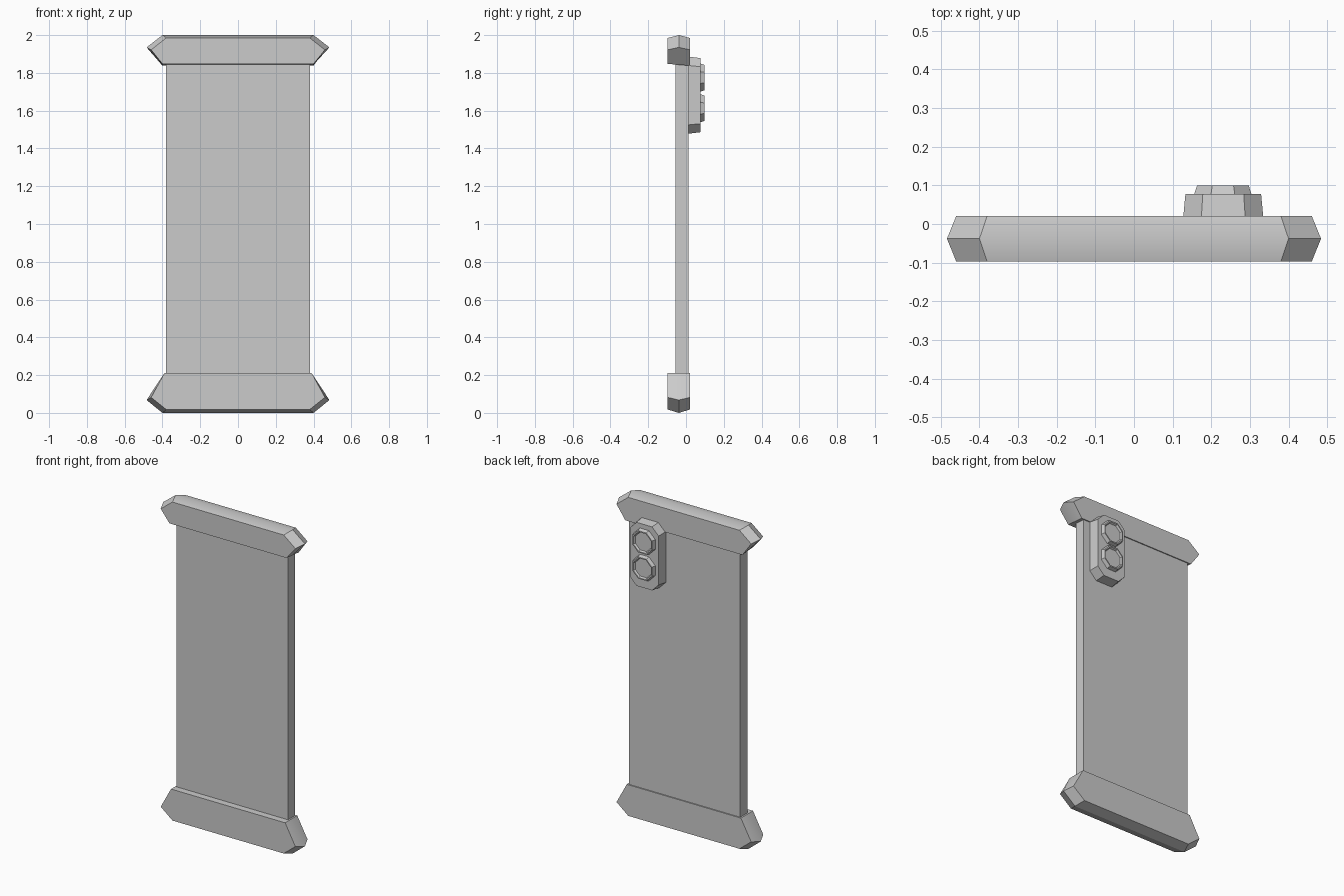
import bpy, bmesh, math

old = bpy.data.objects.get("Cube")
if old:
    bpy.data.objects.remove(old, do_unlink=True)

grey = bpy.data.materials.new("plain grey")
grey.use_nodes = True
GREY = (0.6, 0.6, 0.6, 1)
grey.diffuse_color = GREY
grey.node_tree.nodes["Principled BSDF"].inputs["Base Color"].default_value = GREY


def loft(name, rings, smooth=False):
    """Bridge equal-length rings of (x, y, z) points and close both ends."""
    bm = bmesh.new()
    loops = [[bm.verts.new(p) for p in ring] for ring in rings]
    n = len(loops[0])
    for a, b in zip(loops, loops[1:]):
        for i in range(n):
            j = (i + 1) % n
            bm.faces.new((a[i], a[j], b[j], b[i]))
    bm.faces.new(loops[0])
    bm.faces.new(loops[-1])
    bmesh.ops.recalc_face_normals(bm, faces=bm.faces)
    mesh = bpy.data.meshes.new(name)
    bm.to_mesh(mesh)
    bm.free()
    mesh.materials.append(grey)
    obj = bpy.data.objects.new(name, mesh)
    bpy.context.collection.objects.link(obj)
    if smooth:
        bpy.ops.object.select_all(action='DESELECT')
        obj.select_set(True)
        bpy.context.view_layer.objects.active = obj
        bpy.ops.object.shade_smooth_by_angle(angle=math.radians(30))
    return obj


def mirrored(half, y):
    """Closed outline from a right-hand half profile of (x, z)."""
    return [(x, y, z) for x, z in half] + [(-x, y, z) for x, z in reversed(half)]


# Flat main panel
panel = [(0.38, 0.18), (0.38, 1.87)]
loft("panel", [mirrored(panel, y) for y in (-0.055, 0.014)])

# End caps with a raised ridge around the outer edge
FRONT, RIDGE, BACK = -0.097, -0.038, 0.021
loft("top_cap", [
    mirrored([(0.40, 1.848), (0.46, 1.922), (0.38, 1.985)], FRONT),
    mirrored([(0.40, 1.843), (0.484, 1.935), (0.40, 2.0)], RIDGE),
    mirrored([(0.40, 1.838), (0.46, 1.922), (0.38, 1.985)], BACK)], True)
loft("bottom_cap", [
    mirrored([(0.39, 0.21), (0.46, 0.082), (0.38, 0.018)], FRONT),
    mirrored([(0.39, 0.21), (0.484, 0.068), (0.40, 0)], RIDGE),
    mirrored([(0.39, 0.21), (0.46, 0.082), (0.38, 0.018)], BACK)], True)


def octagon(cx, cz, w, h, cut, y):
    """Rectangle of half sizes w, h with its corners cut off."""
    pts = [(w, h - cut), (w - cut, h), (cut - w, h), (-w, h - cut),
           (-w, cut - h), (cut - w, -h), (w - cut, -h), (w, cut - h)]
    return [(cx + x, y, cz + z) for x, z in pts]


# Camera plate on the back
loft("camera_plate", [
    octagon(0.231, 1.682, 0.104, 0.204, 0.047, 0.013),
    octagon(0.231, 1.682, 0.098, 0.196, 0.045, 0.077)])

# Two lens rings with a shallow recess
for name, z in (("upper_lens", 1.775), ("lower_lens", 1.613)):
    loft(name, [octagon(0.23, z, r, r, r * 0.586, y) for r, y in
                ((0.075, 0.074), (0.067, 0.099), (0.06, 0.099), (0.054, 0.088))])
